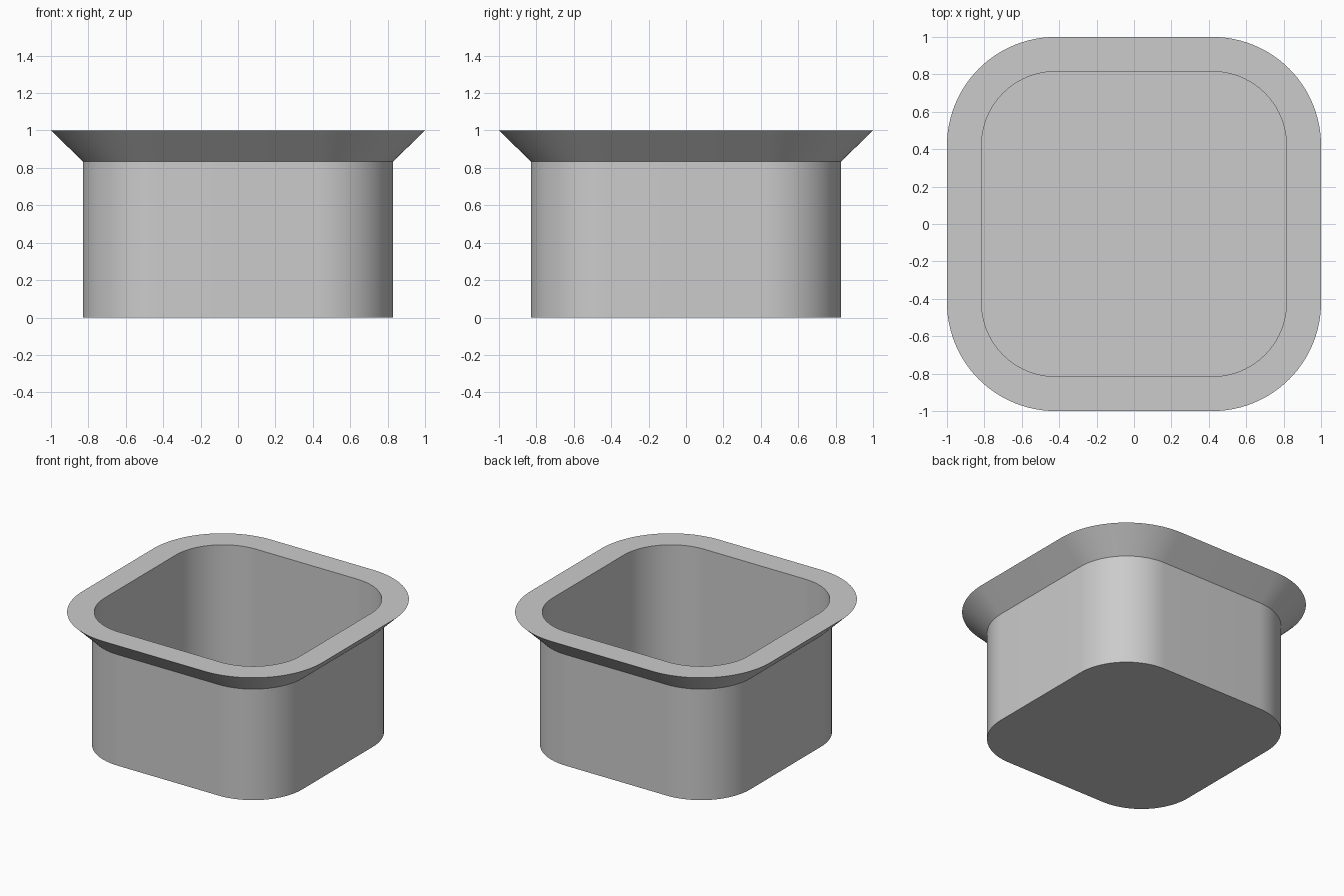
import bpy
import bmesh
from math import sin, cos, pi, radians

cube = bpy.data.objects.get("Cube")
if cube:
    bpy.data.objects.remove(cube, do_unlink=True)

CORNER = 0.42   # centre of every corner arc, shared by all rings
STEPS = 24      # segments per rounded corner


def make_material(name, color):
    mat = bpy.data.materials.new(name)
    mat.use_nodes = True
    mat.diffuse_color = color
    mat.node_tree.nodes["Principled BSDF"].inputs["Base Color"].default_value = color
    return mat


def rounded_square(bm, half, z):
    """Ring of vertices around a rounded square of the given half width."""
    radius = half - CORNER
    ring = []
    for quarter, (sx, sy) in enumerate([(1, 1), (-1, 1), (-1, -1), (1, -1)]):
        for i in range(STEPS + 1):
            a = (quarter + i / STEPS) * pi / 2
            ring.append(bm.verts.new((sx * CORNER + radius * cos(a),
                                      sy * CORNER + radius * sin(a), z)))
    return ring


# Tub section: outer wall, flared lip, flat rim, inner wall
section = [(0.83, 0), (0.83, 0.835), (1, 1), (0.815, 1), (0.815, 0.015)]

bm = bmesh.new()
rings = [rounded_square(bm, half, z) for half, z in section]
for low, high in zip(rings, rings[1:]):
    for i in range(len(low)):
        j = (i + 1) % len(low)
        bm.faces.new((low[i], low[j], high[j], high[i]))

# Underside and inner floor
bm.faces.new(rings[0][::-1])
bm.faces.new(rings[-1])
bmesh.ops.recalc_face_normals(bm, faces=bm.faces)

mesh = bpy.data.meshes.new("flared_tub")
bm.to_mesh(mesh)
bm.free()
tub = bpy.data.objects.new("flared_tub", mesh)
bpy.context.collection.objects.link(tub)
mesh.materials.append(make_material("light grey", (0.6, 0.6, 0.6, 1)))

# Smooth corners, crisp edges
bpy.ops.object.select_all(action="DESELECT")
tub.select_set(True)
bpy.context.view_layer.objects.active = tub
bpy.ops.object.shade_smooth_by_angle(angle=radians(30))
